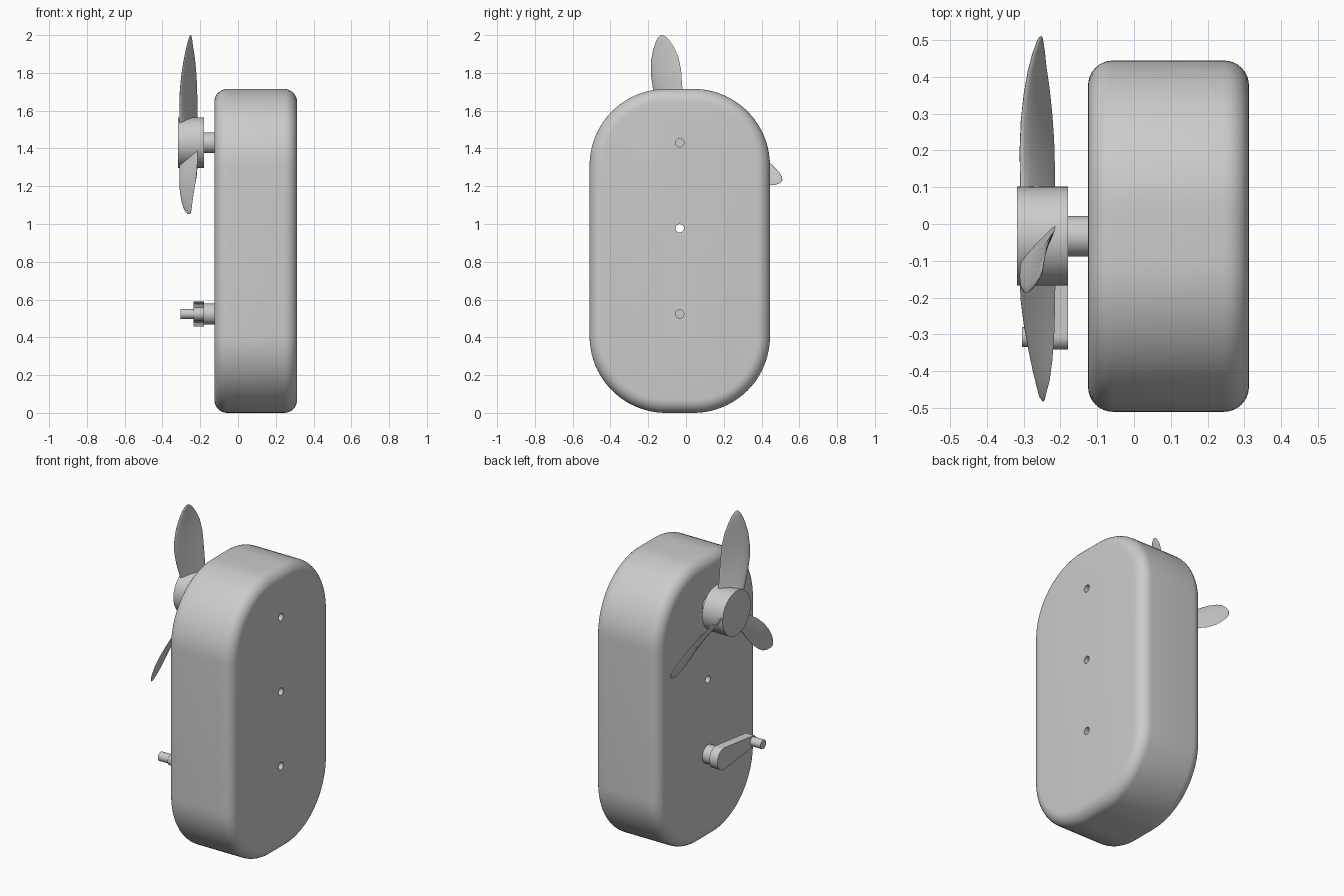
import bpy, bmesh
from math import sin, cos, pi, radians
from mathutils import Vector

if "Cube" in bpy.data.objects:
    bpy.data.objects.remove(bpy.data.objects["Cube"])

CY = -0.033                      # y of the shafts and holes
FAN_Z, MID_Z, CRANK_Z = 1.43, 0.977, 0.524


def loft(name, rings, angle=35):
    """Skin a list of equal-length point rings and cap both ends."""
    bm = bmesh.new()
    vs = [[bm.verts.new(p) for p in r] for r in rings]
    n = len(vs[0])
    for a, b in zip(vs, vs[1:]):
        for i in range(n):
            j = (i + 1) % n
            bm.faces.new((a[i], a[j], b[j], b[i]))
    bm.faces.new(vs[0][::-1])
    bm.faces.new(vs[-1])
    bmesh.ops.recalc_face_normals(bm, faces=bm.faces)
    me = bpy.data.meshes.new(name)
    bm.to_mesh(me)
    bm.free()
    ob = bpy.data.objects.new(name, me)
    bpy.context.collection.objects.link(ob)
    smooth(ob, angle)
    return ob


def smooth(ob, angle=35):
    bpy.ops.object.select_all(action='DESELECT')
    bpy.context.view_layer.objects.active = ob
    ob.select_set(True)
    bpy.ops.object.shade_smooth_by_angle(angle=radians(angle))


def arc(cy, cz, r, a0, a1, n):
    return [(cy + r * cos(radians(a0 + (a1 - a0) * i / n)),
             cz + r * sin(radians(a0 + (a1 - a0) * i / n))) for i in range(n + 1)]


def at_x(x, pts):
    return [(x, y, z) for y, z in pts]


def rod(name, x0, x1, y, z, r, n=48):
    circle = arc(y, z, r, 0, 360, n)[:-1]
    return loft(name, [at_x(x0, circle), at_x(x1, circle)])


# Housing: rounded slab with filleted rims
def outline(inset):
    hw, hh, r = 0.4775, 0.8575, 0.405
    pts = []
    for k, (sy, sz) in enumerate([(1, 1), (-1, 1), (-1, -1), (1, -1)]):
        pts += arc(CY + sy * (hw - r), hh + sz * (hh - r), r - inset,
                   90 * k, 90 * k + 90, 20)
    return pts


X0, X1, F = -0.125, 0.3125, 0.068
steps = [i * pi / 16 for i in range(9)]
rim = [(F * (1 - cos(a)), F * (1 - sin(a))) for a in steps]
rings = [at_x(X0 + d, outline(i)) for d, i in rim]
rings += [at_x(X1 - d, outline(i)) for d, i in reversed(rim)]
body = loft("housing", rings)

# Three bores through the housing
for z in (FAN_Z, MID_Z, CRANK_Z):
    cutter = rod("bore_cutter", -0.3, 0.5, CY, z, 0.022, 32)
    cutter.hide_render = True
    mod = body.modifiers.new("bore", 'BOOLEAN')
    mod.object = cutter
    mod.solver = 'EXACT'
    bpy.context.view_layer.objects.active = body
    bpy.ops.object.modifier_apply(modifier=mod.name)
    bpy.data.objects.remove(cutter)
smooth(body)

# Fan shaft and hub
rod("fan_shaft", -0.19, X0, CY, FAN_Z, 0.055)
rod("fan_hub", -0.3175, -0.18, CY, FAN_Z, 0.1345, 64)

# Blade stations: radius, leading (v, x), trailing (v, x), half thickness
stations = [
    (0.08, 0.058, -0.309, -0.044, -0.214, 0.010),
    (0.14, 0.067, -0.309, -0.050, -0.214, 0.010),
    (0.22, 0.082, -0.310, -0.057, -0.215, 0.010),
    (0.30, 0.092, -0.307, -0.064, -0.217, 0.009),
    (0.38, 0.090, -0.299, -0.072, -0.222, 0.008),
    (0.45, 0.078, -0.288, -0.069, -0.229, 0.007),
    (0.51, 0.056, -0.275, -0.053, -0.238, 0.006),
    (0.55, 0.034, -0.264, -0.034, -0.243, 0.005),
    (0.57, 0.018, -0.257, -0.018, -0.247, 0.004),
    (0.578, 0.004, -0.252, -0.004, -0.249, 0.001),
]


def blade(name, angle):
    rad = Vector((0, cos(angle), sin(angle)))
    tan = Vector((0, -sin(angle), cos(angle)))
    axis = Vector((1, 0, 0))
    hub = Vector((0, CY, FAN_Z))
    rings = []
    for u, lv, lx, tv, tx, th in stations:
        lead, trail = tan * lv + axis * lx, tan * tv + axis * tx
        chord = trail - lead
        normal = rad.cross(chord).normalized()
        ring = []
        for i in range(20):
            a = 2 * pi * i / 20
            s = (1 - cos(a)) / 2               # 0 at leading edge, 1 at trailing
            t = th * sin(a) * (1.35 - 0.8 * s)  # teardrop section
            ring.append(hub + rad * u + lead + chord * s + normal * t)
        rings.append(ring)
    return loft(name, rings, 50)


for k in range(3):
    blade(f"fan_blade_{k + 1}", radians(99.7 + 120 * k))

# Crank: shaft, tapered arm and handle pin
PIN_Y = -0.307
rod("crank_shaft", -0.185, X0, CY, CRANK_Z, 0.055)
arm = arc(CY, CRANK_Z, 0.067, -82.8, 82.8, 24) + arc(PIN_Y, CRANK_Z, 0.034, 82.8, 277.2, 24)
loft("crank_arm", [at_x(-0.235, arm), at_x(-0.18, arm)])
rod("crank_pin", -0.305, -0.23, PIN_Y, CRANK_Z, 0.027, 32)
